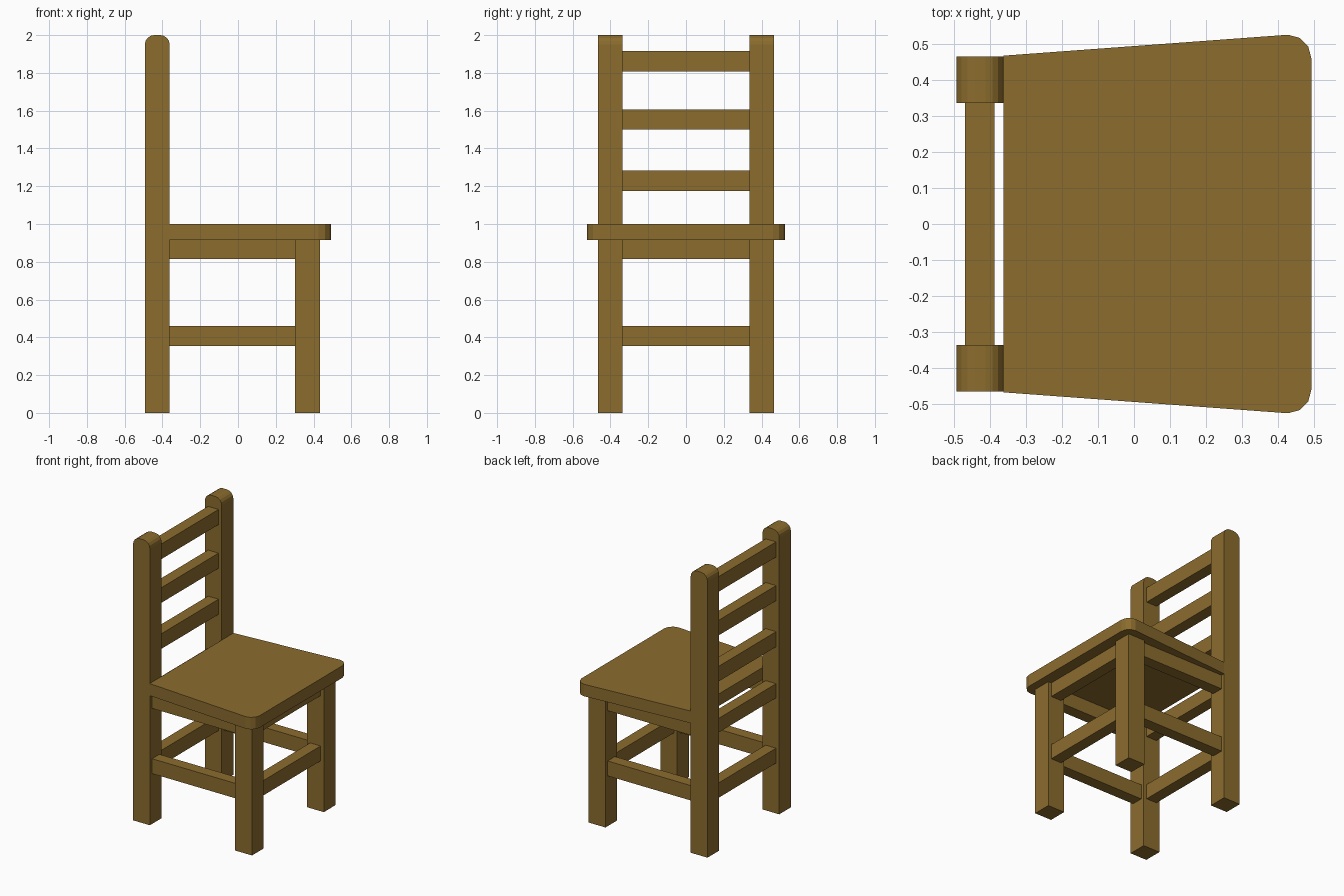
import bpy, bmesh, math
from mathutils import Vector

cube = bpy.data.objects.get("Cube")
if cube:
    bpy.data.objects.remove(cube, do_unlink=True)

wood = bpy.data.materials.new("ochre wood")
wood.use_nodes = True
colour = (0.26, 0.15, 0.027, 1)
wood.diffuse_color = colour
wood.node_tree.nodes["Principled BSDF"].inputs["Base Color"].default_value = colour


def prism(name, outline, direction):
    """Extrude a flat outline of 3D points along a direction."""
    bm = bmesh.new()
    face = bm.faces.new([bm.verts.new(p) for p in outline])
    moved = bmesh.ops.extrude_face_region(bm, geom=[face])["geom"]
    verts = [g for g in moved if isinstance(g, bmesh.types.BMVert)]
    bmesh.ops.translate(bm, vec=Vector(direction), verts=verts)
    bmesh.ops.recalc_face_normals(bm, faces=bm.faces)
    mesh = bpy.data.meshes.new(name)
    bm.to_mesh(mesh)
    bm.free()
    mesh.materials.append(wood)
    obj = bpy.data.objects.new(name, mesh)
    bpy.context.collection.objects.link(obj)
    return obj


def box(name, x, y, z):
    corners = [(x[0], y[0], z[0]), (x[1], y[0], z[0]),
               (x[1], y[1], z[0]), (x[0], y[1], z[0])]
    return prism(name, corners, (0, 0, z[1] - z[0]))


def arc(cx, cy, r, start, end, steps):
    angles = [math.radians(start + (end - start) * i / steps) for i in range(steps + 1)]
    return [(cx + r * math.cos(a), cy + r * math.sin(a)) for a in angles]


back_x = (-0.493, -0.362)
front_x = (0.303, 0.435)
inner, outer = 0.335, 0.465
seat_low, seat_top = 0.915, 1.0
half = 0.041          # half thickness of every rail
radius = 0.05         # rounding of the post tops

# Back posts with rounded tops, and front legs
post = [(back_x[0], 0), (back_x[1], 0)]
post += arc(back_x[1] - radius, 2 - radius, radius, 0, 90, 4)
post += arc(back_x[0] + radius, 2 - radius, radius, 90, 180, 4)
for side, sign in (("right", -1), ("left", 1)):
    prism(f"back_post_{side}", [(x, sign * inner, z) for x, z in post],
          (0, sign * (outer - inner), 0))
    box(f"front_leg_{side}", front_x, sorted((sign * inner, sign * outer)), (0, seat_low))

# Tapered seat with rounded front corners
edge = [(back_x[1], 0.467)] + arc(0.427, 0.46, 0.065, 90, 0, 3)
edge += [(x, -y) for x, y in reversed(edge)]
prism("seat", [(x, y, seat_low) for x, y in edge], (0, 0, seat_top - seat_low))

# Aprons under the seat and stretchers between the legs
mid_y = (inner + outer) / 2
for part, z in (("apron", (0.815, seat_low)), ("stretcher", (0.355, 0.46))):
    for place, span in (("back", back_x), ("front", front_x)):
        mid = sum(span) / 2
        box(f"{place}_{part}", (mid - half, mid + half), (-inner, inner), z)
    for side, sign in (("right", -1), ("left", 1)):
        box(f"{side}_{part}", (back_x[1], front_x[0]),
            (sign * mid_y - half, sign * mid_y + half), z)

# Backrest slats
mid = sum(back_x) / 2
for i, low in enumerate((1.175, 1.5, 1.808)):
    box(f"back_slat_{i + 1}", (mid - half, mid + half), (-inner, inner), (low, low + 0.107))
